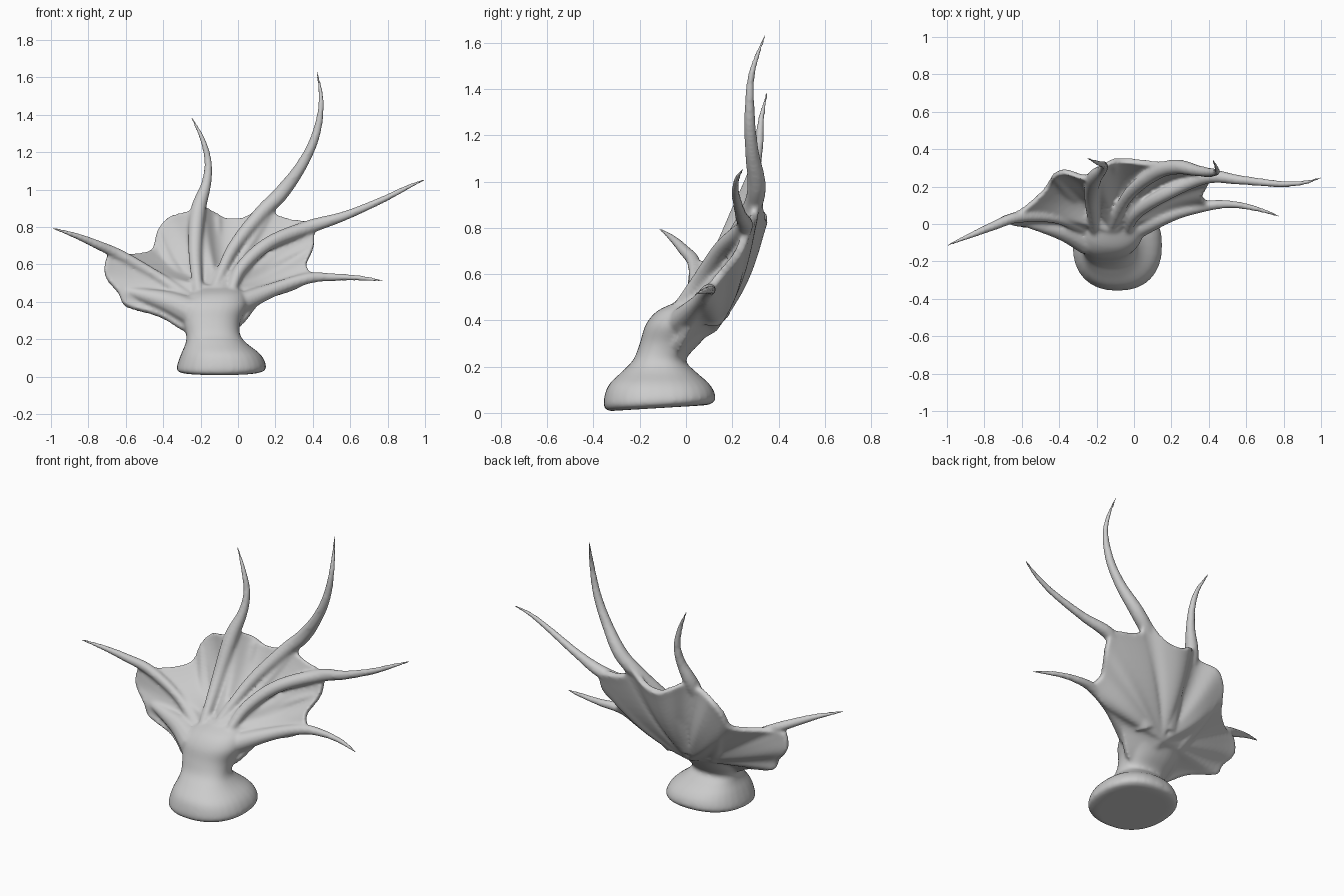
import bpy, bmesh, math
from mathutils import Vector

bm = bmesh.new()


def spline(pts, n, closed=False):
    """Catmull-Rom through tuples of any length."""
    k, out = len(pts), []
    for i in range(k if closed else k - 1):
        q = [pts[j % k] if closed else pts[max(0, min(k - 1, j))] for j in range(i - 1, i + 3)]
        for s in range(n):
            t = s / n
            out.append([0.5 * (2 * b + (c - a) * t + (2 * a - 5 * b + 4 * c - d) * t * t
                        + (3 * b - a - 3 * c + d) * t ** 3) for a, b, c, d in zip(*q)])
    return out if closed else out + [list(pts[-1])]


def loft(rings):
    """Closed skin over rings of equal length."""
    vs = [[bm.verts.new(p) for p in r] for r in rings]
    n = len(vs[0])
    for a, b in zip(vs, vs[1:]):
        for i in range(n):
            bm.faces.new((a[i], a[(i + 1) % n], b[(i + 1) % n], b[i]))
    bm.faces.new(vs[0][::-1])
    bm.faces.new(vs[-1])


def tube(pts):
    """Tapered tube through (x, y, z, radius)."""
    path = spline(pts, 7)
    rings = []
    for i, p in enumerate(path):
        d = Vector(path[min(i + 1, len(path) - 1)][:3]) - Vector(path[max(i - 1, 0)][:3])
        q = d.to_track_quat('Z', 'Y')
        r = max(p[3], 0.006)
        rings.append([Vector(p[:3]) + q @ Vector((r * math.cos(a * math.tau / 12),
                      r * math.sin(a * math.tau / 12), 0)) for a in range(12)])
    loft(rings)


# foot and neck: x min, x max, y min, y max, z
trunk = [(-.29, .09, -.33, .08, .008), (-.325, .14, -.352, .115, .02), (-.325, .15, -.356, .128, .055),
         (-.305, .12, -.335, .105, .12), (-.28, .045, -.275, .04, .18), (-.278, .01, -.228, 0, .23),
         (-.30, .015, -.2, .06, .30), (-.315, .05, -.175, .12, .38), (-.27, .04, -.125, .13, .44),
         (-.2, .0, -.04, .11, .48)]
rings = []
for x0, x1, y0, y1, z in spline(trunk, 4):
    ring = []
    for i in range(32):
        c, s = math.cos(i * math.tau / 32), math.sin(i * math.tau / 32)
        c, s = math.copysign(abs(c) ** .87, c), math.copysign(abs(s) ** .87, s)
        y = (y0 + y1) / 2 + (y1 - y0) / 2 * s
        lift = max(0, .12 - z) * .22 * (s + 1) / 2
        ring.append(((x0 + x1) / 2 + (x1 - x0) / 2 * c, y, z + lift))
    rings.append(ring)
loft(rings)

# webbed fan: scalloped outline around a thick hub, scooped backwards
edge = [(-.27, -.11, .24), (-.42, -.04, .325), (-.60, -.005, .38), (-.64, 0, .45), (-.71, .02, .54),
        (-.70, .03, .64), (-.62, .06, .65), (-.50, .16, .66), (-.455, .22, .69), (-.43, .26, .78),
        (-.37, .28, .85), (-.27, .25, .88), (-.20, .27, .91), (-.13, .33, .88), (-.05, .34, .84),
        (.06, .33, .86), (.17, .32, .95), (.21, .31, .93), (.20, .30, .87), (.27, .29, .84),
        (.39, .27, .81), (.405, .23, .70), (.365, .15, .60), (.39, .10, .53), (.30, .07, .47),
        (.14, .03, .42), (.02, -.04, .28), (-.12, -.08, .22)]
hub = Vector((-.10, .03, .42))
front = Vector((0, -.82, .57))
outline = [Vector(p) for p in spline(edge, 4, True)]
steps = [.03] + [i / 12 for i in range(1, 13)]


def web_ring(t, side):
    ring = []
    for e in outline:
        up = max(0, min(1, (e.z - .3) / .35))
        sag = .045 * up * math.sin(math.pi * t)
        half = .018 + (.085 if side > 0 else .105) * (1 - t) ** 1.4
        ring.append(hub.lerp(e, t) + front * (side * half - sag))
    return ring


loft([web_ring(t, 1) for t in steps] + [web_ring(t, -1) for t in reversed(steps)])

# ribs running out into long curved spikes
spikes = [
    [(-.24, -.03, .40, .04), (-.42, .03, .53, .028), (-.62, .035, .645, .03), (-.75, -.01, .705, .025),
     (-.87, -.06, .755, .017), (-1.0, -.115, .797, .006)],
    [(-.21, -.045, .44, .025), (-.23, .13, .66, .036), (-.215, .24, .88, .042), (-.17, .29, 1.03, .028),
     (-.16, .315, 1.15, .021), (-.19, .325, 1.27, .015), (-.25, .352, 1.39, .006)],
    [(-.13, -.035, .46, .022), (-.03, .155, .68, .034), (.12, .275, .87, .04), (.23, .305, .98, .041),
     (.34, .285, 1.13, .031), (.415, .275, 1.29, .024), (.445, .285, 1.47, .016), (.42, .345, 1.64, .006)],
    [(-.04, -.055, .43, .022), (.01, .055, .57, .034), (.16, .155, .71, .038), (.38, .25, .80, .038),
     (.57, .235, .86, .026), (.77, .215, .945, .019), (.90, .22, 1.01, .014), (1.0, .247, 1.055, .006)],
    [(-.02, -.04, .38, .06), (.20, .05, .47, .038), (.38, .095, .527, .03), (.52, .105, .532, .021),
     (.66, .08, .527, .015), (.78, .04, .512, .006)],
]
# flesh between neck and web, and short folds that end in the web
folds = [
    [(-.24, -.09, .34, .08), (-.38, -.03, .40, .06), (-.60, .01, .46, .02)],
    [(-.24, .06, .40, .06), (-.36, .19, .60, .04), (-.42, .25, .76, .02)],
    [(-.12, .12, .44, .07), (-.11, .25, .66, .035), (-.11, .32, .85, .018)],
    [(.0, .10, .42, .07), (.17, .18, .58, .04), (.37, .22, .69, .016)],
]
for path in spikes + folds:
    tube(path)

# fuse everything into one smooth organic skin
bmesh.ops.recalc_face_normals(bm, faces=bm.faces)
mesh = bpy.data.meshes.new("webbed_fan_on_foot")
bm.to_mesh(mesh)
bm.free()
obj = bpy.data.objects.new("webbed_fan_on_foot", mesh)
bpy.context.collection.objects.link(obj)
fuse = obj.modifiers.new("fuse", 'REMESH')
fuse.mode = 'VOXEL'
fuse.voxel_size = .009
fuse.use_smooth_shade = True
soft = obj.modifiers.new("soften", 'SMOOTH')
soft.factor = .5
soft.iterations = 10
